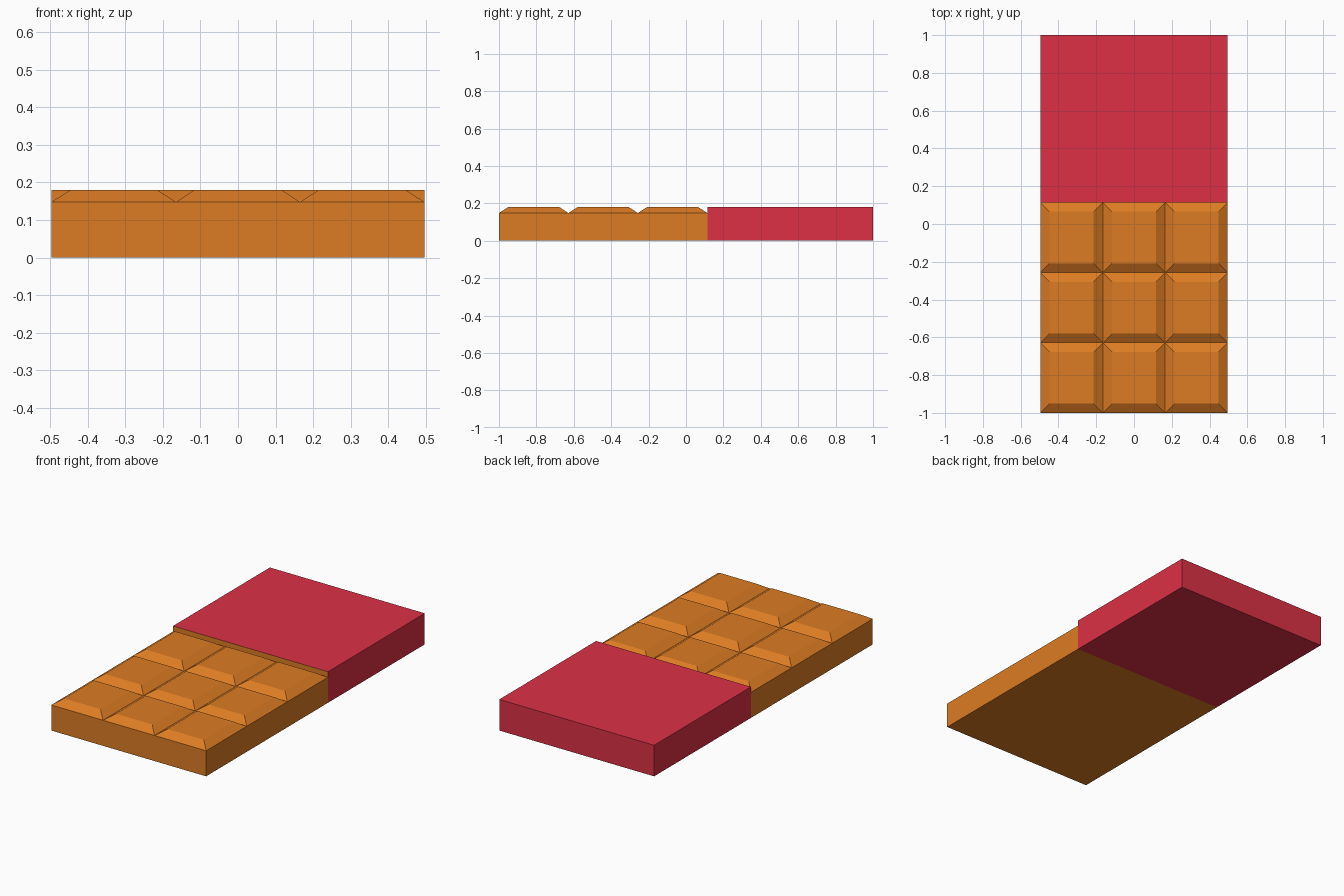
import bpy, bmesh
from math import atan2
from mathutils import Vector

if "Cube" in bpy.data.objects:
    bpy.data.objects.remove(bpy.data.objects["Cube"])

W, SPLIT = 0.496, 0.114         # half width, y where the wrapper starts
TOP, GROOVE, BEVEL = 0.18, 0.148, 0.049


def finish(bm, name, color):
    bmesh.ops.recalc_face_normals(bm, faces=bm.faces)
    mesh = bpy.data.meshes.new(name)
    bm.to_mesh(mesh)
    bm.free()
    mat = bpy.data.materials.new(name + "_color")
    mat.diffuse_color = (*color, 1)
    mat.use_nodes = True
    mat.node_tree.nodes["Principled BSDF"].inputs["Base Color"].default_value = mat.diffuse_color
    mesh.materials.append(mat)
    obj = bpy.data.objects.new(name, mesh)
    bpy.context.collection.objects.link(obj)


def extrude_to(bm, edges, z):
    new = bmesh.ops.extrude_edge_only(bm, edges=edges)["geom"]
    verts = [g for g in new if isinstance(g, bmesh.types.BMVert)]
    for v in verts:
        v.co.z = z
    return verts


# Chocolate bar: 3 x 3 grid at groove height
bm = bmesh.new()
bmesh.ops.create_grid(bm, x_segments=3, y_segments=3, size=0.5)
length, mid = SPLIT + 1, (SPLIT - 1) / 2
for v in bm.verts:
    v.co = Vector((v.co.x * 2 * W, v.co.y * length + mid, GROOVE))
cells = bm.faces[:]
rim = [e for e in bm.edges if e.is_boundary]
back = [e for e in rim if all(v.co.y > SPLIT - 0.001 for v in e.verts)]

# Side walls, base, and the step up to the wrapper
base = extrude_to(bm, [e for e in rim if e not in back], 0)
bm.faces.new(sorted(base, key=lambda v: -atan2(v.co.y - mid, v.co.x)))
extrude_to(bm, back, TOP)

# Raised bevelled squares
bmesh.ops.inset_individual(bm, faces=cells, thickness=BEVEL,
                           depth=TOP - GROOVE, use_even_offset=True)
finish(bm, "chocolate_squares", (0.72, 0.2, 0.017))

# Wrapper: box open towards the chocolate
bm = bmesh.new()
bmesh.ops.create_cube(bm, size=1)
for v in bm.verts:
    v.co = Vector((v.co.x * 2 * W, 1 if v.co.y > 0 else SPLIT,
                   TOP if v.co.z > 0 else 0))
front = [f for f in bm.faces if f.calc_center_median().y < SPLIT + 0.001]
bmesh.ops.delete(bm, geom=front, context="FACES_ONLY")
finish(bm, "wrapper", (0.72, 0.03, 0.06))
